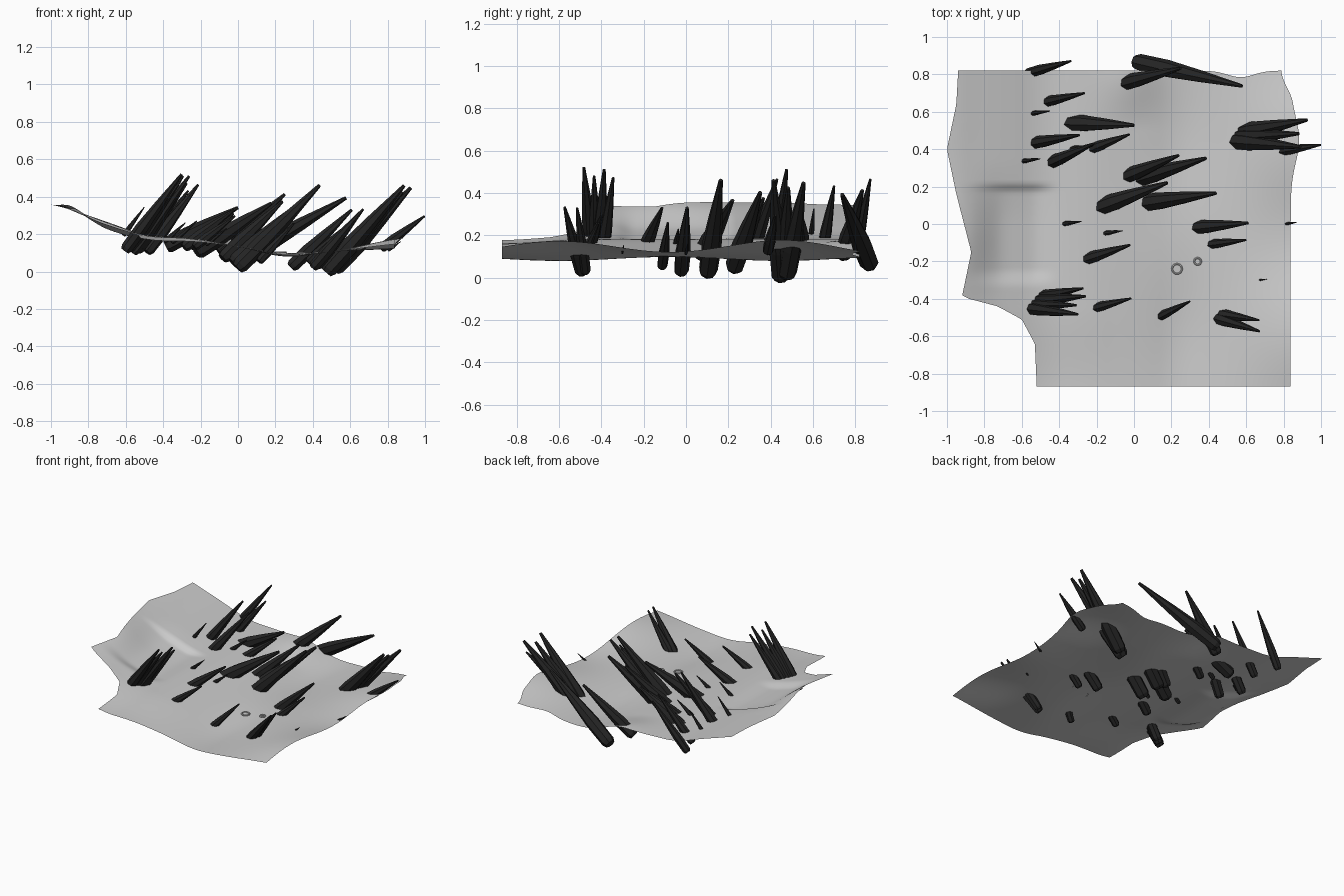
import bpy, bmesh, math
from mathutils import Vector

if "Cube" in bpy.data.objects:
    bpy.data.objects.remove(bpy.data.objects["Cube"])


def material(name, v):
    m = bpy.data.materials.new(name)
    m.diffuse_color = (v, v, v, 1)
    m.use_nodes = True
    m.node_tree.nodes["Principled BSDF"].inputs["Base Color"].default_value = m.diffuse_color
    return m


GREY = material("pale grey ground", 0.6)
BLACK = material("black crystal", 0.018)
STONE = material("pale ring", 0.62)


def add_object(name, bm, mat):
    me = bpy.data.meshes.new(name)
    bm.to_mesh(me)
    bm.free()
    me.materials.append(mat)
    ob = bpy.data.objects.new(name, me)
    bpy.context.collection.objects.link(ob)


def lerp_profile(pts, t):
    """Piecewise-linear lookup in a list of (t, value)."""
    if t <= pts[0][0]:
        return pts[0][1]
    for (a, va), (b, vb) in zip(pts, pts[1:]):
        if t <= b:
            return va + (vb - va) * (t - a) / (b - a)
    return pts[-1][1]


def step(a, b, t):
    t = min(max((t - a) / (b - a), 0), 1)
    return t * t * (3 - 2 * t)


def bell(c, w, t):
    return math.exp(-((t - c) / w) ** 2)


# Ground: west edge with its notch, and the slope from west to east
WEST = [(-.87, -.52), (-.64, -.53), (-.51, -.6), (-.44, -.73), (-.39, -.92),
        (-.15, -.87), (.16, -.95), (.4, -1), (.64, -.95), (.82, -.94)]
SLOPE = [(-1, .365), (-.75, .265), (-.5, .187), (-.25, .18), (0, .135),
         (.25, .083), (.5, .104), (.75, .138), (.92, .157)]


def height(x, y):
    # averaged lookup rounds the corners of the slope
    z = sum(lerp_profile(SLOPE, x + k * .03) for k in range(-3, 4)) / 7
    # waves along y, opposite in the hollow and on the east rim
    wave = math.cos(math.tau * (y + .6) / 1.05)
    z += wave * (.027 * step(.45, .9, x) - .01 * bell(.25, .17, x))
    # higher shoulder at the back left, bulge at the back, sunken front left
    z += .015 * step(0, .35, y) * bell(-.72, .2, x)
    z += .035 * step(.5, .8, y) * bell(-.02, .15, x)
    z -= .02 * step(-.45, -.87, y) * step(.1, -.4, x)
    # raised west rim
    z += .03 * bell(-.07, .25, y) * step(-.7, -.88, x)
    # shallow stepped trough on the left slope
    trough = step(-.34, -.24, y) * (1 - step(.17, .22, y))
    z -= .025 * trough * step(-.95, -.65, x) * (1 - step(-.55, -.38, x))
    return z


N = 90
bm = bmesh.new()
grid = []
for j in range(N + 1):
    y = -.87 + 1.69 * j / N
    xl = lerp_profile(WEST, y)
    xr = .838 + .045 * bell(.45, .17, y) - .05 * step(.65, .82, y)
    row = []
    for i in range(N + 1):
        x = xl + (xr - xl) * i / N
        # back edge dips before the corner
        yy = y - .035 * bell(.57, .1, x) * step(.4, .82, y)
        row.append(bm.verts.new((x, yy, height(x, yy))))
    grid.append(row)
for j in range(N):
    for i in range(N):
        f = bm.faces.new((grid[j][i], grid[j][i+1], grid[j+1][i+1], grid[j+1][i]))
        f.smooth = True
add_object("ground", bm, GREY)


# Crystals: tapered faceted spikes driven through the ground
RISE = [(-.5, 1.15), (-.4, .8), (-.25, .6), (.05, .82), (.4, .8),
        (.45, 1.05), (.54, .92), (.8, .62)]


def spike(name, x, y, reach, heading, lift=1, sides=7):
    """Enters the ground at x, y; reach and heading as seen from above."""
    r = min(.13 * reach, .048)
    a = math.radians(heading)
    lean = Vector((math.cos(a), math.sin(a), lerp_profile(RISE, x) * lift)) * reach
    tip = Vector((x, y, height(x, y))) + lean
    start = Vector((x + 1.1 * r, y + 1.1 * r * math.tan(a), height(x, y)))
    base = start - (tip - start) * .32
    axis = tip - base
    rot = axis.to_track_quat('Z', 'Y')
    bm = bmesh.new()
    rings = []
    for t, k in ((0, .7), (.04, .95), (.3, 1), (.6, .7), (1, .2)):
        rings.append([bm.verts.new(base + rot @ Vector((
            k * r * math.cos(math.tau * s / sides),
            k * r * math.sin(math.tau * s / sides), t * axis.length))) for s in range(sides)])
    for lo, hi in zip(rings, rings[1:]):
        for s in range(sides):
            n = (s + 1) % sides
            bm.faces.new((lo[s], lo[n], hi[n], hi[s]))
    bm.faces.new(rings[0][::-1])
    bm.faces.new(rings[-1])
    add_object(name, bm, BLACK)


# single crystals: x, y, reach, heading in degrees, optional lift factor
for c in ((-.55, .81, .22, 16), (-.48, .65, .22, 13), (-.55, .43, .26, 10),
          (-.46, .32, .27, 24), (-.23, .4, .22, 21), (-.34, .54, .34, -2, .65),
          (-.06, .75, .32, 15), (.09, .85, .5, -13, .62), (-.05, .25, .31, 22),
          (-.18, .09, .38, 20, .8), (.02, .24, .38, 17, .9), (.05, .11, .39, 8, 1.05),
          (-.26, -.19, .25, 18), (-.21, -.45, .2, 15), (.13, -.5, .19, 27),
          (.32, -.02, .29, 5), (.4, -.11, .2, 7), (.79, .39, .21, 9)):
    spike("crystal", *c)

# small shards, all leaning the same way
for x, y, size in ((-.55, .59, .1), (-.6, .335, .1), (-.34, .4, .12), (-.38, 0, .1),
                   (-.16, -.05, .1), (.81, 0, .06), (.67, -.3, .04)):
    spike("shard", x, y, size, 8)

# clusters: centre x, y, reach, middle heading, count, fan angle
for x, y, reach, mid, count, fan in ((-.57, -.42, .27, 2, 4, 6),
                                     (.43, -.49, .25, -13, 2, 8),
                                     (.52, .465, .37, 3, 3, 8)):
    for k in range(count):
        o = k - (count - 1) / 2
        spike("cluster_crystal", x + .02 * k, y + .02 * o, reach - .03 * (k % 2), mid + fan * o)

# Two small rings lying in the hollow
for x, y, r in ((.23, -.24, .026), (.34, -.2, .018)):
    bpy.ops.mesh.primitive_torus_add(major_radius=r, minor_radius=.005, major_segments=20,
                                     minor_segments=6, location=(x, y, height(x, y) + .005))
    ring = bpy.context.object
    ring.name = "small_ring"
    ring.data.materials.append(STONE)
    bpy.ops.object.shade_smooth_by_angle()
